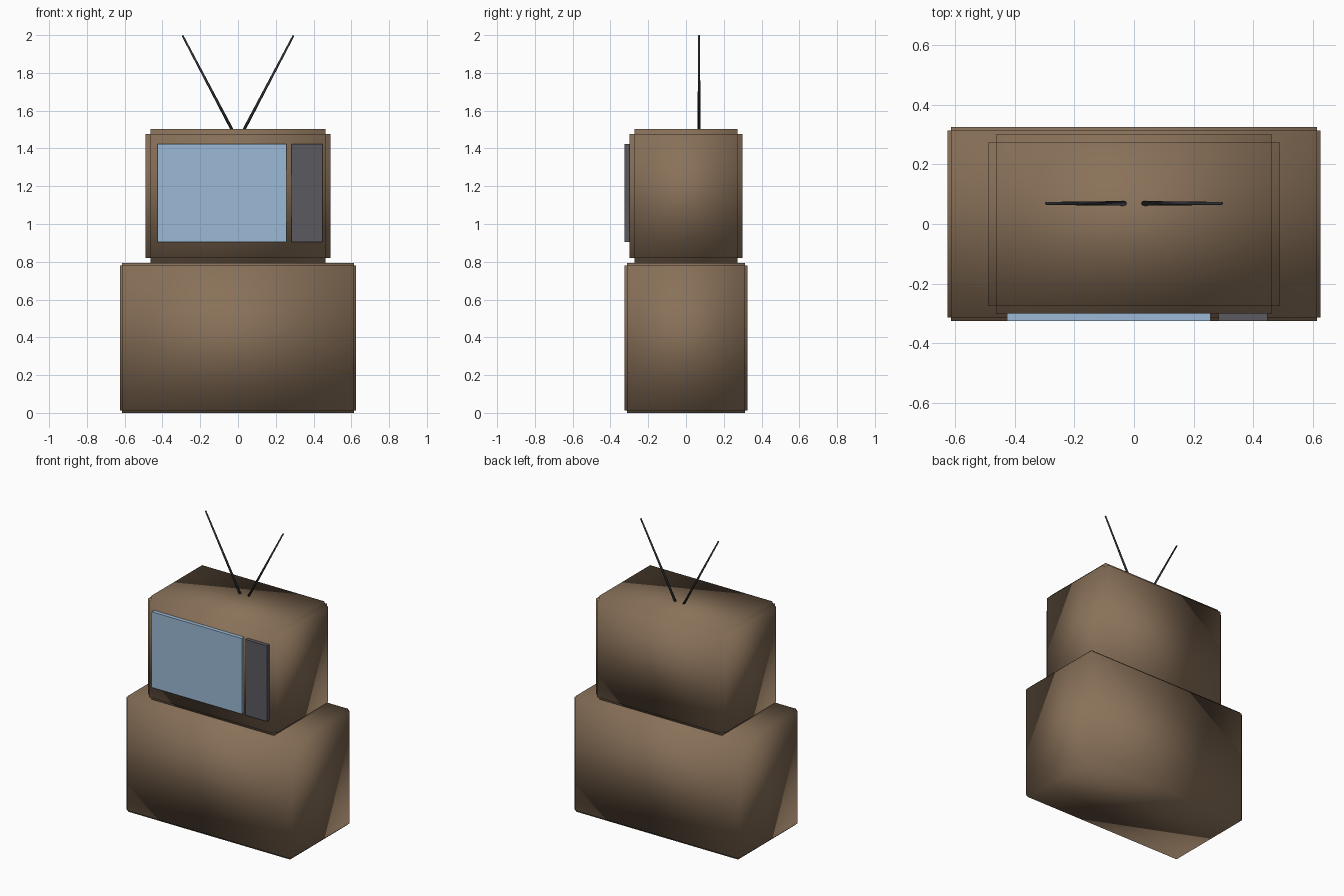
import bpy
import bmesh
from mathutils import Vector

if "Cube" in bpy.data.objects:
    bpy.data.objects.remove(bpy.data.objects["Cube"], do_unlink=True)


def material(name, rgb):
    m = bpy.data.materials.new(name)
    m.use_nodes = True
    m.diffuse_color = (*rgb, 1)
    m.node_tree.nodes["Principled BSDF"].inputs["Base Color"].default_value = (*rgb, 1)
    return m


brown = material("brown wood", (0.25, 0.165, 0.1))
blue = material("pale blue glass", (0.33, 0.49, 0.67))
grey = material("grey panel", (0.105, 0.1, 0.118))
dark = material("dark metal", (0.033, 0.034, 0.038))


def finish(name, bm, mat, smooth):
    mesh = bpy.data.meshes.new(name)
    bmesh.ops.recalc_face_normals(bm, faces=bm.faces)
    for face in bm.faces:
        face.smooth = smooth
    bm.to_mesh(mesh)
    bm.free()
    mesh.materials.append(mat)
    obj = bpy.data.objects.new(name, mesh)
    bpy.context.collection.objects.link(obj)
    return obj


def add_box(bm, low, high):
    low, high = Vector(low), Vector(high)
    verts = bmesh.ops.create_cube(bm, size=1)["verts"]
    bmesh.ops.scale(bm, vec=high - low, verts=verts)
    bmesh.ops.translate(bm, vec=(low + high) / 2, verts=verts)


def notched_box(name, low, high, notch):
    """Three crossing slabs, each full length along one axis, give stepped edges."""
    bm = bmesh.new()
    for axis in range(3):
        inset = Vector([0 if i == axis else notch for i in range(3)])
        add_box(bm, Vector(low) + inset, Vector(high) - inset)
    return finish(name, bm, brown, True)


def plate(name, x0, x1, mat):
    bm = bmesh.new()
    add_box(bm, (x0, -0.326, 0.905), (x1, -0.29, 1.423))
    return finish(name, bm, mat, False)


# Cabinet below and set on top
notched_box("stand_cabinet", (-0.626, -0.326, 0), (0.626, 0.326, 0.793), 0.013)
notched_box("television_case", (-0.49, -0.3, 0.792), (0.49, 0.3, 1.503), 0.027)

# Front of the set
plate("screen", -0.425, 0.257, blue)
plate("control_panel", 0.284, 0.447, grey)

# Tapered aerials spreading to both sides
for side, label in ((1, "left"), (-1, "right")):
    start = Vector((side * 0.032, 0.069, 1.5))
    end = Vector((side * 0.294, 0.069, 1.998))
    bm = bmesh.new()
    bmesh.ops.create_cone(bm, cap_ends=True, segments=8, radius1=0.008,
                          radius2=0.005, depth=(end - start).length)
    rod = finish(label + "_aerial", bm, dark, True)
    rod.location = (start + end) / 2
    rod.rotation_euler = (end - start).to_track_quat("Z", "Y").to_euler()
